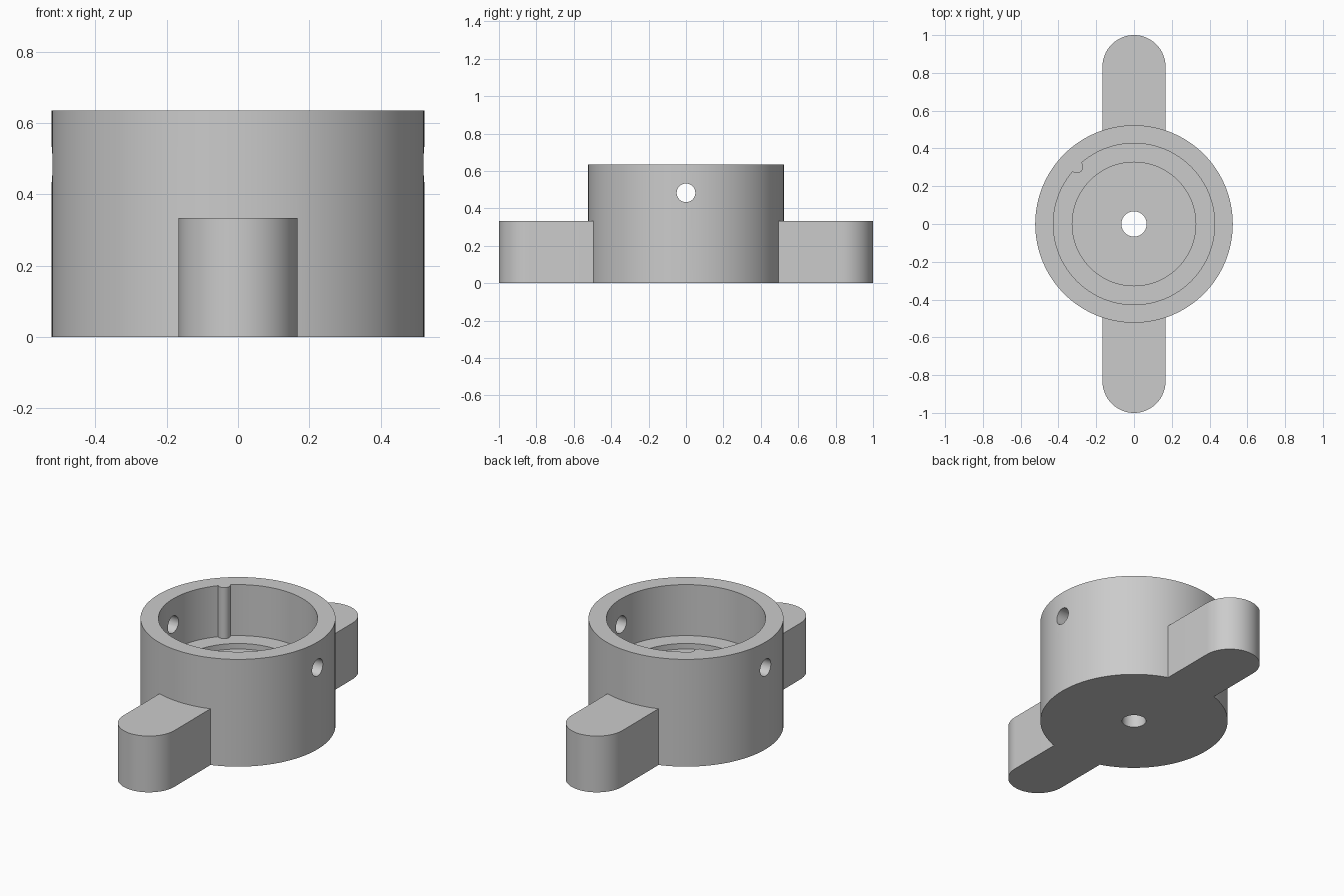
import bpy, bmesh, math
from mathutils import Matrix, Vector

cube = bpy.data.objects.get("Cube")
if cube:
    bpy.data.objects.remove(cube, do_unlink=True)

# Main dimensions
HEIGHT, LEDGE, FLOOR = 0.635, 0.333, 0.3
OUTER, INNER, STEP, BORE = 0.523, 0.427, 0.327, 0.067
LUG_R, LUG_H = 0.167, 0.333

grey = bpy.data.materials.new("plain grey")
grey.use_nodes = True
grey.diffuse_color = (0.6, 0.6, 0.6, 1)
grey.node_tree.nodes["Principled BSDF"].inputs["Base Color"].default_value = (0.6, 0.6, 0.6, 1)


def make_object(name, bm):
    bmesh.ops.recalc_face_normals(bm, faces=bm.faces)
    mesh = bpy.data.meshes.new(name)
    bm.to_mesh(mesh)
    bm.free()
    mesh.materials.append(grey)
    obj = bpy.data.objects.new(name, mesh)
    bpy.context.collection.objects.link(obj)
    return obj


def lathe(name, profile, steps=128):
    """Revolve a closed (radius, height) profile around z."""
    bm = bmesh.new()
    verts = [bm.verts.new((r, 0, z)) for r, z in profile]
    edges = [bm.edges.new((v, verts[i - 1])) for i, v in enumerate(verts)]
    bmesh.ops.spin(bm, geom=verts + edges, cent=(0, 0, 0), axis=(0, 0, 1),
                   angle=math.tau, steps=steps, use_merge=True)
    bmesh.ops.remove_doubles(bm, verts=bm.verts, dist=1e-5)
    return make_object(name, bm)


def cylinder(name, radius, depth, matrix, segments=32):
    bm = bmesh.new()
    bmesh.ops.create_cone(bm, cap_ends=True, segments=segments, radius1=radius,
                          radius2=radius, depth=depth, matrix=matrix)
    return make_object(name, bm)


def lug(name, side):
    """Straight arm with a rounded outer end, rooted inside the cup wall."""
    bm = bmesh.new()
    outline = [(LUG_R, 0.46)]
    for i in range(33):
        a = math.pi * i / 32
        outline.append((LUG_R * math.cos(a), 1 - LUG_R + LUG_R * math.sin(a)))
    outline.append((-LUG_R, 0.46))
    face = bm.faces.new([bm.verts.new((x, side * y, 0)) for x, y in outline])
    top = bmesh.ops.extrude_face_region(bm, geom=[face])["geom"]
    bmesh.ops.translate(bm, vec=Vector((0, 0, LUG_H)),
                        verts=[v for v in top if isinstance(v, bmesh.types.BMVert)])
    return make_object(name, bm)


# Stepped cup with a bore through its floor
body = lathe("cup_body", [(BORE, 0), (OUTER, 0), (OUTER, HEIGHT), (INNER, HEIGHT),
                          (INNER, LEDGE), (STEP, LEDGE), (STEP, FLOOR), (BORE, FLOOR)])

# Lugs, inner key rib and the cross hole
rib_base = LEDGE - 0.02
rib_at = Matrix.Translation((-0.302, 0.302, (HEIGHT + rib_base) / 2))
hole_at = Matrix.Translation((0, 0, 0.483)) @ Matrix.Rotation(math.pi / 2, 4, "Y")
helpers = [
    (lug("front_lug", -1), "UNION"),
    (lug("back_lug", 1), "UNION"),
    (cylinder("key_rib", 0.033, HEIGHT - rib_base, rib_at), "UNION"),
    (cylinder("cross_hole_cutter", 0.05, 1.4, hole_at), "DIFFERENCE"),
]
for helper, operation in helpers:
    helper.hide_render = True
    mod = body.modifiers.new(helper.name, "BOOLEAN")
    mod.operation, mod.object, mod.solver = operation, helper, "EXACT"

# Bake the joins, drop the helpers, then shade
bpy.ops.object.select_all(action="DESELECT")
body.select_set(True)
bpy.context.view_layer.objects.active = body
bpy.ops.object.convert(target="MESH")
for helper, _ in helpers:
    bpy.data.objects.remove(helper, do_unlink=True)
bpy.ops.object.shade_smooth_by_angle(angle=math.radians(30))
